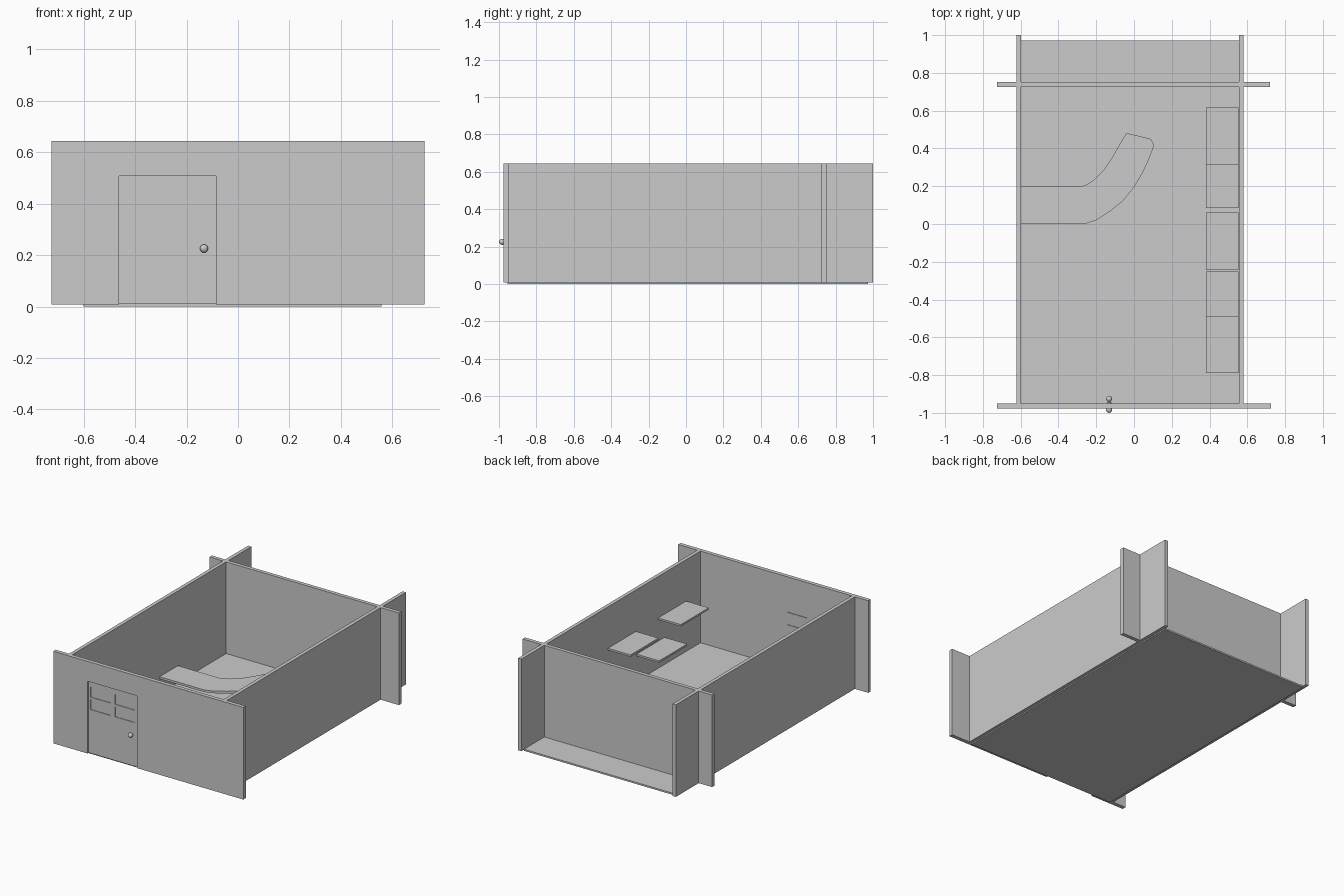
import bpy, bmesh, math
from mathutils import Vector, Matrix

if "Cube" in bpy.data.objects:
    bpy.data.objects.remove(bpy.data.objects["Cube"])


def finish(name, bm):
    bmesh.ops.recalc_face_normals(bm, faces=bm.faces)
    me = bpy.data.meshes.new(name)
    bm.to_mesh(me)
    bm.free()
    ob = bpy.data.objects.new(name, me)
    bpy.context.collection.objects.link(ob)
    return ob


def prism(name, pts, offset):
    """Closed outline pushed along an offset."""
    bm = bmesh.new()
    f = bm.faces.new([bm.verts.new(p) for p in pts])
    r = bmesh.ops.extrude_face_region(bm, geom=[f], use_keep_orig=True)
    vs = [g for g in r["geom"] if isinstance(g, bmesh.types.BMVert)]
    bmesh.ops.translate(bm, verts=vs, vec=Vector(offset))
    return finish(name, bm)


def box(name, x0, x1, y0, y1, z0, z1):
    return prism(name, [(x0, y0, z0), (x1, y0, z0), (x1, y1, z0), (x0, y1, z0)],
                 (0, 0, z1 - z0))


Z0, Z1 = 0.008, 0.643
DX0, DX1, DZ = -0.462, -0.086, 0.506

# Floor and plain walls
box("floor", -0.6, 0.557, -0.955, 0.972, 0, 0.011)
box("left_wall", -0.623, -0.598, -0.975, 1.0, Z0, Z1)
box("right_wall", 0.555, 0.58, -0.975, 1.0, Z0, Z1)
box("back_wall", -0.725, 0.72, 0.725, 0.751, Z0, Z1)

# Front wall with door opening
outline = [(-0.725, Z0), (DX0, Z0), (DX0, DZ), (DX1, DZ), (DX1, Z0),
           (0.725, Z0), (0.725, Z1), (-0.725, Z1)]
prism("front_wall", [(x, -0.977, z) for x, z in outline], (0, 0.027, 0))

# Door with four shallow panes on both faces
door = box("door", DX0, DX1, -0.969, -0.95, Z0 + 0.003, DZ)
bm = bmesh.new()
for y in (-0.969, -0.95):
    for x in (-0.37, -0.183):
        for z in (0.347, 0.433):
            m = Matrix.Translation((x, y, z)) @ Matrix.Diagonal((0.15, 0.008, 0.07, 1))
            bmesh.ops.create_cube(bm, size=1, matrix=m)
cutter = finish("pane_cutter", bm)
cutter.hide_render = True
cutter.hide_viewport = True
mod = door.modifiers.new("panes", 'BOOLEAN')
mod.operation = 'DIFFERENCE'
mod.object = cutter

# Turned knobs, inside and outside
profile = [(0.0, 0.002), (0.012, 0.002), (0.012, 0.009), (0.006, 0.013), (0.006, 0.017)]
profile += [(0.016 * math.sin(a), 0.029 - 0.016 * math.cos(a))
            for a in [math.radians(d) for d in range(30, 181, 15)]]
for name, side in (("knob_outside", -1), ("knob_inside", 1)):
    bm = bmesh.new()
    vs = [bm.verts.new((r, side * h, 0)) for r, h in profile]
    es = [bm.edges.new(p) for p in zip(vs, vs[1:])]
    bmesh.ops.spin(bm, geom=vs + es, cent=(0, 0, 0), axis=(0, 1, 0),
                   angle=math.tau, steps=20, use_merge=True)
    bmesh.ops.remove_doubles(bm, verts=bm.verts, dist=1e-4)
    ob = finish(name, bm)
    ob.location = (-0.132, -0.9545, 0.225)
    bpy.context.view_layer.objects.active = ob
    ob.select_set(True)
    bpy.ops.object.shade_smooth_by_angle(angle=math.radians(35))
    ob.select_set(False)

# Curved counter top
counter = [(-0.6, 0), (-0.26, 0), (-0.2, 0.02), (-0.13, 0.065), (-0.06, 0.12),
           (0, 0.195), (0.045, 0.27), (0.08, 0.345), (0.102, 0.405), (0.102, 0.425),
           (0.09, 0.45), (-0.04, 0.482), (-0.08, 0.415), (-0.12, 0.345),
           (-0.165, 0.28), (-0.21, 0.235), (-0.25, 0.208), (-0.28, 0.2), (-0.6, 0.2)]
prism("counter_top", [(x, y, 0.128) for x, y in counter], (0, 0, -0.015))

# Staggered shelves on the right wall
for i, (y, top) in enumerate([(-0.79, 0.36), (-0.555, 0.2), (-0.243, 0.36),
                              (0.085, 0.2), (0.312, 0.36)]):
    box(f"shelf_{i + 1}", 0.38, 0.552, y, y + 0.304, top - 0.013, top)
